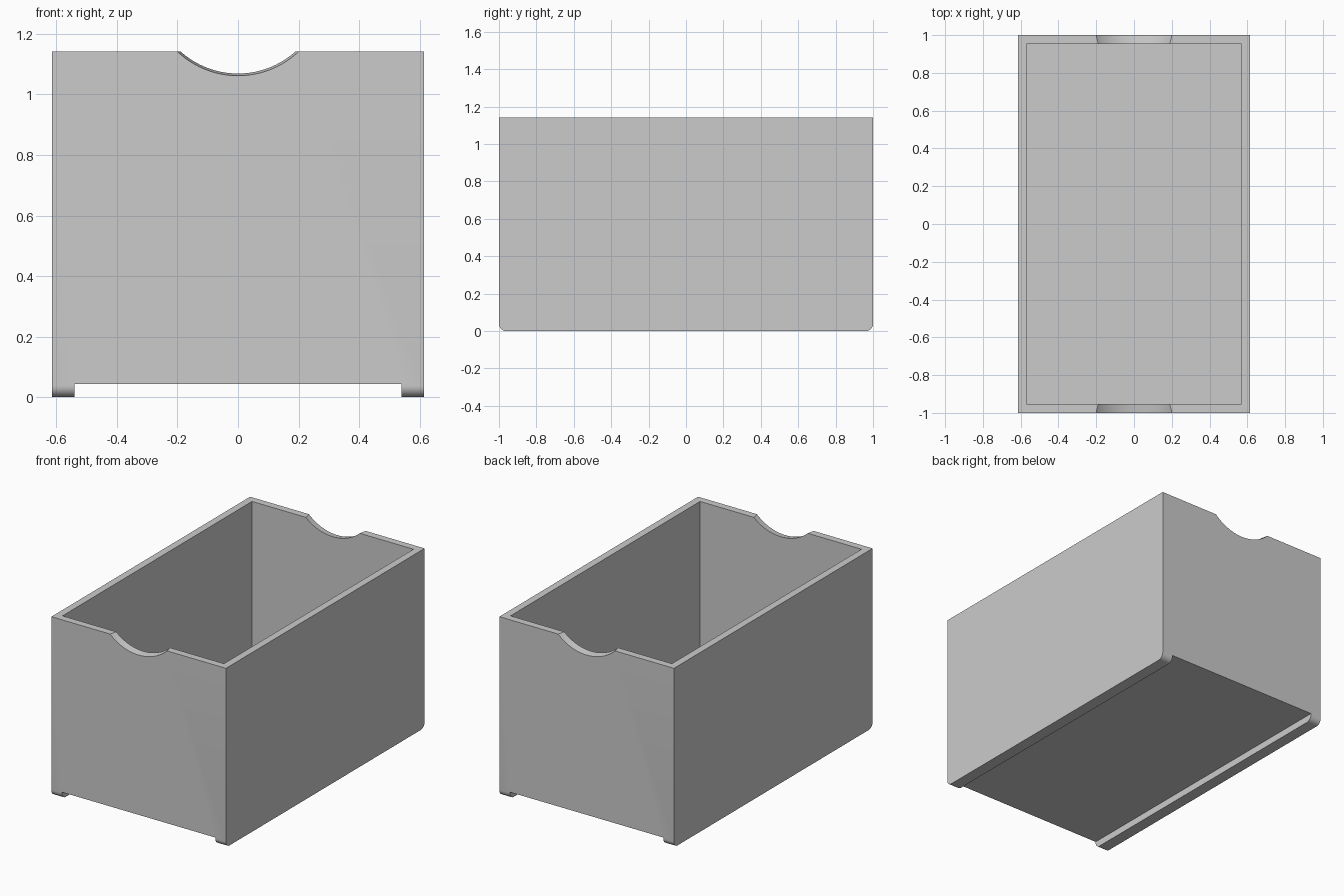
import bpy, bmesh
from math import sin, cos, pi, radians
from mathutils import Matrix

if "Cube" in bpy.data.objects:
    bpy.data.objects.remove(bpy.data.objects["Cube"])

W, L, H = 0.615, 1.0, 1.142     # half width, half length, height
WALL, FOOT_H, ROUND = 0.046, 0.044, 0.037
FLOOR_TOP = FOOT_H + WALL


def new_object(name, bm):
    bmesh.ops.recalc_face_normals(bm, faces=bm.faces)
    mesh = bpy.data.meshes.new(name)
    bm.to_mesh(mesh)
    bm.free()
    obj = bpy.data.objects.new(name, mesh)
    bpy.context.collection.objects.link(obj)
    return obj


def box(name, hx, hy, z0, z1):
    bm = bmesh.new()
    m = Matrix.Translation((0, 0, (z0 + z1) / 2)) @ Matrix.Diagonal((2 * hx, 2 * hy, z1 - z0, 1))
    bmesh.ops.create_cube(bm, size=1, matrix=m)
    return new_object(name, bm)


def notch(side):
    # Slightly tapered round cutter, wider towards the outside
    bm = bmesh.new()
    m = Matrix.Translation((0, side * 0.98, 1.353)) @ Matrix.Rotation(radians(-90 * side), 4, 'X')
    bmesh.ops.create_cone(bm, cap_ends=True, segments=96, radius1=0.280, radius2=0.296,
                          depth=0.10, matrix=m)
    return new_object("notch_cutter", bm)


def subtract(obj, cutter):
    cutter.hide_render = True
    mod = obj.modifiers.new("cut", 'BOOLEAN')
    mod.operation, mod.solver, mod.object = 'DIFFERENCE', 'EXACT', cutter
    bpy.context.view_layer.objects.active = obj
    bpy.ops.object.modifier_apply(modifier=mod.name)
    bpy.data.objects.remove(cutter)


# Outer body: side profile with rounded bottom corners, extruded across x
arc = [(L - ROUND + ROUND * cos(a), ROUND - ROUND * sin(a))
       for a in (i / 8 * pi / 2 for i in range(9))]
profile = [(L, H)] + arc
profile += [(-y, z) for y, z in reversed(profile)]
bm = bmesh.new()
face = bm.faces.new([bm.verts.new((-W, y, z)) for y, z in profile])
ext = bmesh.ops.extrude_face_region(bm, geom=[face])
verts = [v for v in ext["geom"] if isinstance(v, bmesh.types.BMVert)]
bmesh.ops.translate(bm, verts=verts, vec=(2 * W, 0, 0))
bin_body = new_object("storage_bin", bm)

# Hollow interior
subtract(bin_body, box("cavity_cutter", W - WALL, L - WALL, FLOOR_TOP, H + 0.2))
# Channel underneath, leaving a runner along each side
subtract(bin_body, box("channel_cutter", 0.54, L + 0.2, -0.2, FOOT_H))
# Hand notches in both end walls
for side in (-1, 1):
    subtract(bin_body, notch(side))

# Smooth curved areas, keep edges sharp
bpy.ops.object.select_all(action='DESELECT')
bin_body.select_set(True)
bpy.context.view_layer.objects.active = bin_body
bpy.ops.object.shade_smooth_by_angle(angle=radians(25))
